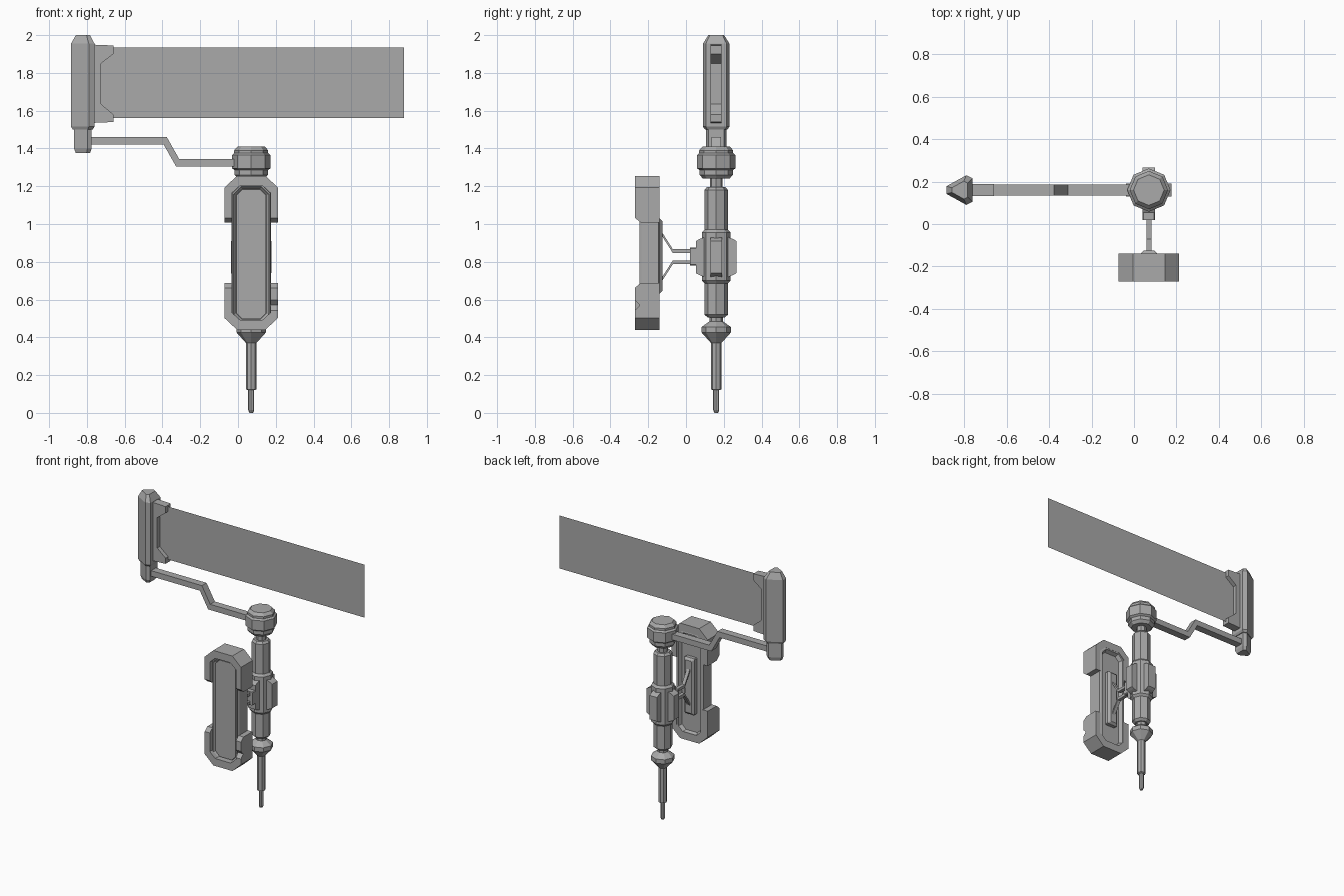
import bpy, bmesh, math
from mathutils import Vector

if "Cube" in bpy.data.objects:
    bpy.data.objects.remove(bpy.data.objects["Cube"], do_unlink=True)

grey = bpy.data.materials.new("plain grey")
grey.use_nodes = True
COLOUR = (0.4, 0.4, 0.4, 1)
grey.diffuse_color = COLOUR
grey.node_tree.nodes["Principled BSDF"].inputs["Base Color"].default_value = COLOUR

PX, PY = 0.07, 0.16     # main shaft axis
FX = -0.82              # banner post axis


def finish(name, bm):
    bmesh.ops.recalc_face_normals(bm, faces=bm.faces)
    mesh = bpy.data.meshes.new(name)
    bm.to_mesh(mesh)
    bm.free()
    mesh.materials.append(grey)
    ob = bpy.data.objects.new(name, mesh)
    bpy.context.collection.objects.link(ob)
    return ob


def loft(name, loops):
    """Skin matching closed loops of points and cap both ends."""
    bm = bmesh.new()
    rings = [[bm.verts.new(p) for p in loop] for loop in loops]
    n = len(rings[0])
    for a, b in zip(rings, rings[1:]):
        for i in range(n):
            j = (i + 1) % n
            bm.faces.new((a[i], a[j], b[j], b[i]))
    bm.faces.new(rings[0])
    bm.faces.new(rings[-1])
    return finish(name, bm)


def turned(name, profile, sides=8):
    """Faceted turned part on the shaft axis; profile is (radius, z)."""
    steps = [2 * math.pi * i / sides for i in range(sides)]
    return loft(name, [[(PX + r * math.cos(a), PY + r * math.sin(a), z)
                        for a in steps] for r, z in profile])


def plate(name, outline, y0, y1):
    """Outline in x and z, extruded along y."""
    return loft(name, [[(x, y, z) for x, z in outline] for y in (y0, y1)])


def octagon(half, low, high, cut):
    right = [(half - cut, low), (half, low + cut), (half, high - cut), (half - cut, high)]
    return [(PX + x, z) for x, z in right] + [(PX - x, z) for x, z in reversed(right)]


# Shaft
turned("spike", [(0.01, 0), (0.016, 0.015), (0.016, 0.12), (0.028, 0.125), (0.028, 0.38)])
turned("spike_collar", [(0.028, 0.37), (0.077, 0.425), (0.077, 0.455), (0.035, 0.485), (0.035, 0.52)])
turned("shaft", [(0.045, 0.505), (0.062, 0.52), (0.062, 1.18), (0.05, 1.195)])
turned("shaft_sleeve", [(0.062, 0.685), (0.076, 0.7), (0.076, 0.955), (0.062, 0.97)])
turned("shaft_neck", [(0.034, 1.18), (0.034, 1.26)])
turned("head", [(0.07, 1.24), (0.088, 1.26), (0.088, 1.285), (0.102, 1.295), (0.102, 1.365),
                (0.09, 1.375), (0.09, 1.39), (0.072, 1.41)])

# Four clamp blocks around the sleeve
for i, side in enumerate(("left", "back", "right", "front")):
    a = i * math.pi / 2
    out = Vector((math.cos(a), math.sin(a), 0))
    across = Vector((-out.y, out.x, 0))
    base = Vector((PX, PY, 0.825))
    loops = []
    for reach, tall in ((0.05, 0.11), (0.09, 0.095), (0.107, 0.085)):
        loops.append([base + out * reach + across * w + Vector((0, 0, h * tall))
                      for w, h in ((-0.03, -1), (0.03, -1), (0.03, 1), (-0.03, 1))])
    loft("clamp_block_" + side, loops)
plate("strut_socket", octagon(0.03, 0.78, 0.875, 0.005), 0.02, 0.08)

# Mirrored struts to the shield
for name, s in (("upper_strut", 1), ("lower_strut", -1)):
    path = ((-0.14, 0.14), (-0.07, 0.03), (0.04, 0.03))
    edge = [(y, 0.827 + s * (h + 0.01)) for y, h in path]
    edge += [(y, 0.827 + s * (h - 0.01)) for y, h in reversed(path)]
    loft(name, [[(x, y, z) for y, z in edge] for x in (PX - 0.012, PX + 0.012)])

# Shield body with raised rims and sunken panels
loft("shield_body", [[(x, y, z) for x, z in octagon(0.105 - d, 0.47 + d, 1.21 - d, 0.045 - d * 0.5)]
                     for y, d in ((-0.225, 0.024), (-0.235, 0.016), (-0.245, 0.012), (-0.245, 0.006),
                                  (-0.235, 0), (-0.145, 0), (-0.14, 0.01), (-0.14, 0.018), (-0.165, 0.03))])
plate("shield_front_panel", octagon(0.078, 0.498, 1.182, 0.03), -0.238, -0.22)
loft("shield_back_mount", [[(x, y, z) for x, z in octagon(0.04 - d, 0.63 + d, 1.03 - d, 0.005)]
                           for y, d in ((-0.18, 0), (-0.14, 0), (-0.125, 0.015))])

# Angled guards on the shield ends, with sloped tips
MID = 0.8475
half_guard = [(0.142, 0.16), (0.142, 0.345), (0.075, 0.4075), (-0.075, 0.4075), (-0.142, 0.345),
              (-0.142, 0.16), (-0.102, 0.16), (-0.102, 0.317), (-0.06, 0.355),
              (0.06, 0.355), (0.102, 0.317), (0.102, 0.16)]
guards = []
for name, s in (("upper_guard", 1), ("lower_guard", -1)):
    loops = []
    for y, slope in ((-0.27, 0.025), (-0.24, 0), (-0.14, 0)):
        loops.append([(PX + x, y, MID + s * (h + (slope if h == 0.16 else 0)))
                      for x, h in half_guard])
    guards.append(loft(name, loops))

# Battle notch in the lower guard
notch = loft("notch_cutter", [[(x, -0.3, 0.51), (x, -0.245, 0.57), (x, -0.3, 0.63)]
                              for x in (PX + 0.09, PX + 0.2)])
notch.hide_render = True
notch.hide_set(True)
cut = guards[1].modifiers.new("notch", "BOOLEAN")
cut.operation = "DIFFERENCE"
cut.solver = "EXACT"
cut.object = notch

# Cranked arm from the head to the banner post
path = ((-0.8, 1.44), (-0.385, 1.44), (-0.32, 1.325), (0.05, 1.325))
shift = (0, 0.008, 0.008, 0)
arm = [(x + d, z + 0.02) for (x, z), d in zip(path, shift)]
arm += [(x - d, z - 0.02) for (x, z), d in reversed(list(zip(path, shift)))]
plate("cranked_arm", arm, PY - 0.026, PY + 0.026)

# Banner post: a prism with a blunt triangular section
section = [(-0.064, -0.018), (0.03, -0.07), (0.06, -0.055),
           (0.06, 0.055), (0.03, 0.07), (-0.064, 0.018)]


def prism(name, levels):
    loft(name, [[(FX + x * k, PY + y * k, z) for x, y in section] for k, z in levels])


prism("banner_post", [(0.85, 1.5), (1, 1.515), (1, 1.955), (0.6, 2.0)])
prism("banner_post_foot", [(0.6, 1.375), (0.76, 1.4), (0.76, 1.51)])

# Banner bracket and thin sheet
bracket = [(-0.78, 1.535), (-0.66, 1.54), (-0.66, 1.58), (-0.725, 1.635),
           (-0.725, 1.85), (-0.66, 1.9), (-0.66, 1.945), (-0.78, 1.95)]
plate("banner_bracket", bracket, PY - 0.029, PY + 0.029)
bm = bmesh.new()
bm.faces.new([bm.verts.new((x, PY, z)) for x, z in
              ((-0.74, 1.56), (0.88, 1.56), (0.88, 1.935), (-0.74, 1.935))])
finish("banner_sheet", bm)
